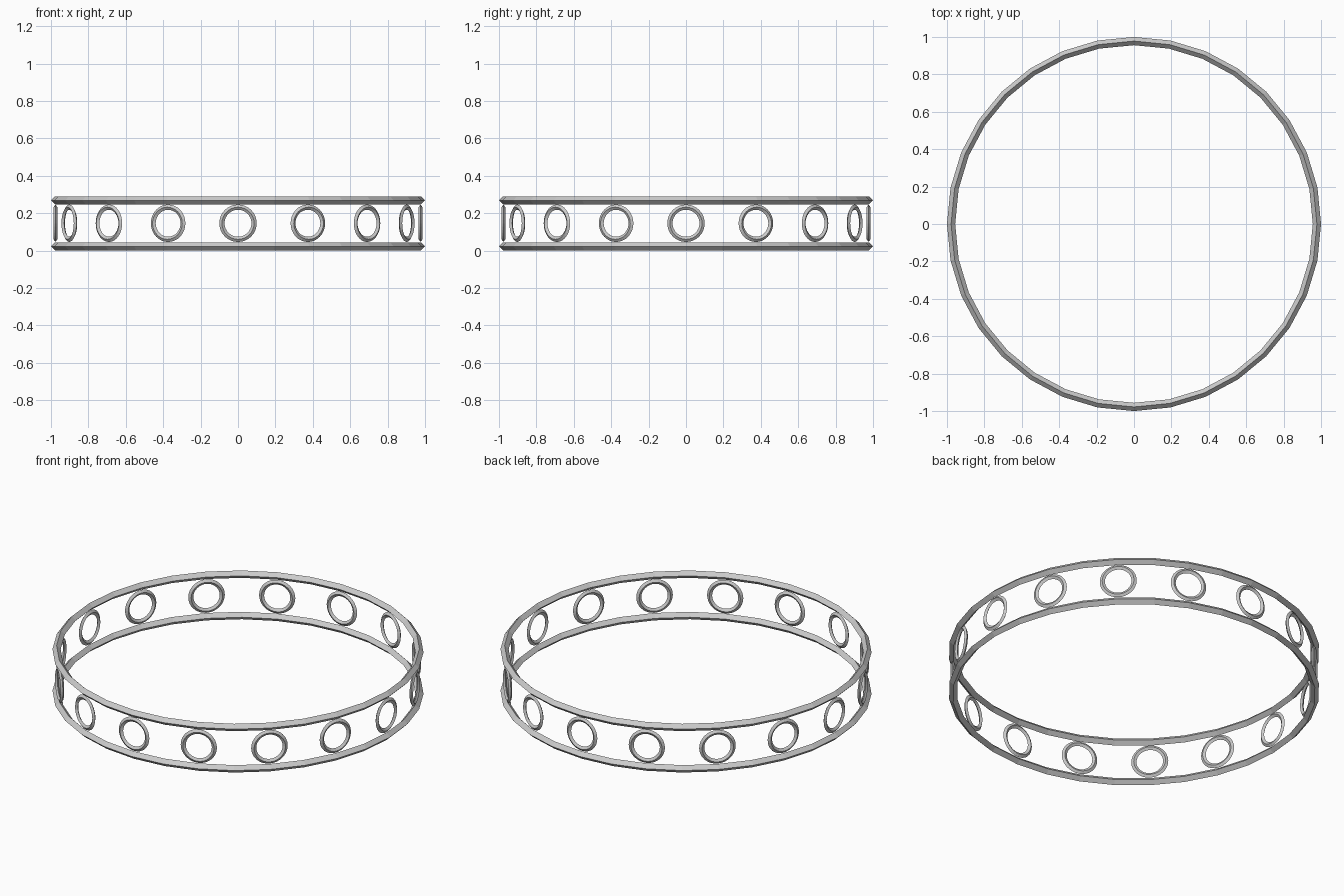
import bpy, bmesh, math
from mathutils import Matrix

if "Cube" in bpy.data.objects:
    bpy.data.objects.remove(bpy.data.objects["Cube"])

R, TUBE, HEIGHT = 0.978, 0.022, 0.29


def lathe_ring(name, profile, steps, matrix):
    """Sweep a closed (radius, z) profile around z as a flat-shaded ring."""
    bm = bmesh.new()
    loops = []
    for i in range(steps):
        a = 2 * math.pi * i / steps
        loops.append([bm.verts.new((r * math.cos(a), r * math.sin(a), z)) for r, z in profile])
    n = len(profile)
    for i in range(steps):
        p, q = loops[i], loops[(i + 1) % steps]
        for j in range(n):
            k = (j + 1) % n
            bm.faces.new((p[j], q[j], q[k], p[k]))
    bmesh.ops.recalc_face_normals(bm, faces=bm.faces)
    me = bpy.data.meshes.new(name)
    bm.to_mesh(me)
    bm.free()
    ob = bpy.data.objects.new(name, me)
    ob.matrix_world = matrix
    bpy.context.collection.objects.link(ob)
    return ob


def diamond(r, half_width, half_depth):
    return [(r + half_width, 0), (r, half_depth), (r - half_width, 0), (r, -half_depth)]


# Two diamond-section hoops
for name, z in (("lower_hoop", TUBE), ("upper_hoop", HEIGHT - TUBE)):
    lathe_ring(name, diamond(R, TUBE, TUBE), 32, Matrix.Translation((0, 0, z)))

# Sixteen small rings between the hoops, facing outward
for i in range(16):
    m = (Matrix.Rotation(2 * math.pi * i / 16, 4, 'Z')
         @ Matrix.Translation((R - 0.002, 0, HEIGHT / 2 + 0.001))
         @ Matrix.Rotation(math.pi / 2, 4, 'Y'))
    lathe_ring(f"spacer_ring_{i + 1:02d}", diamond(0.086, 0.014, 0.01), 32, m)
